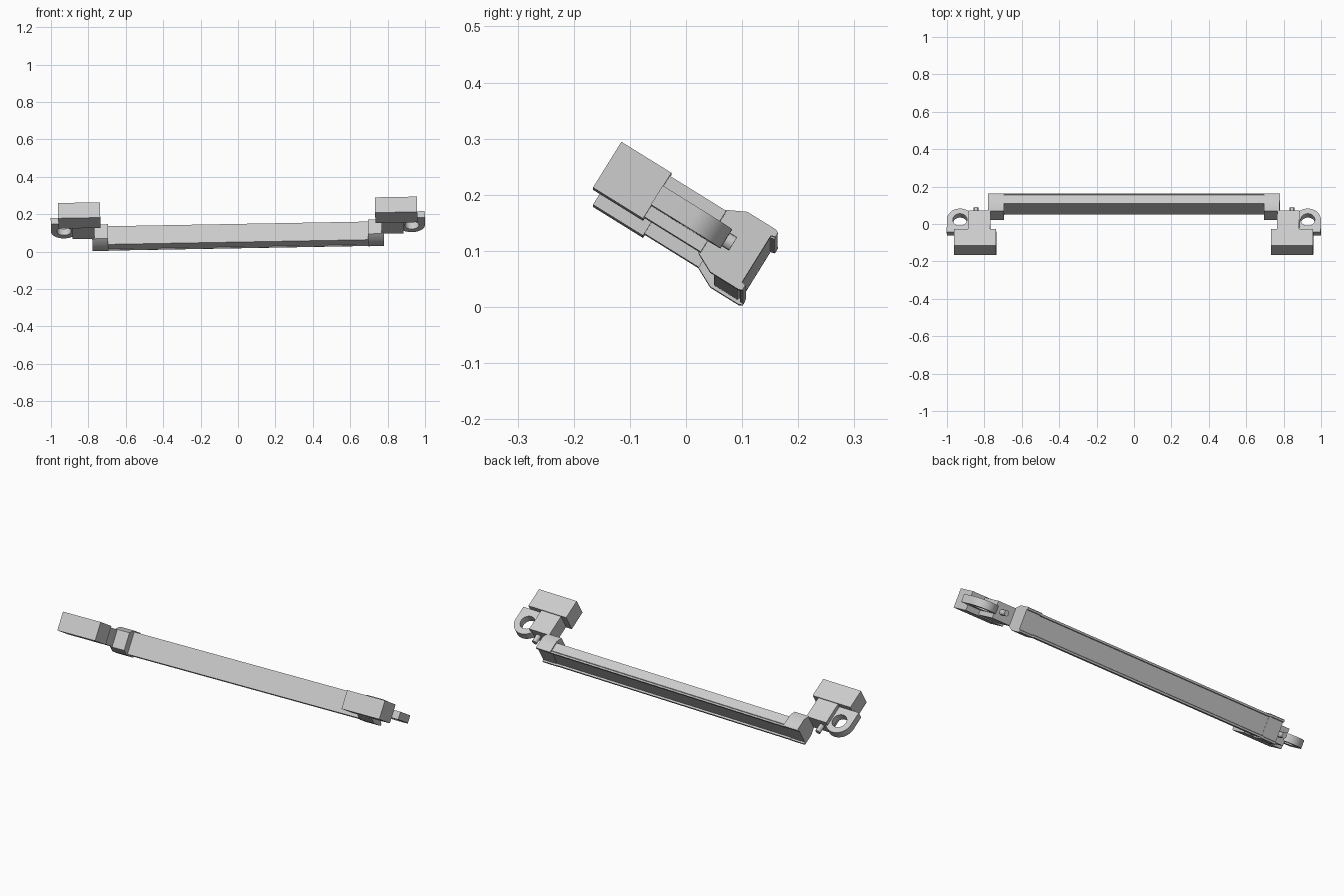
import bpy, bmesh, math
from mathutils import Matrix

cube = bpy.data.objects.get("Cube")
if cube:
    bpy.data.objects.remove(cube, do_unlink=True)

# One plain grey for everything
grey = bpy.data.materials.new("plain_grey")
grey.use_nodes = True
colour = (0.6, 0.6, 0.6, 1)
grey.diffuse_color = colour
grey.node_tree.nodes["Principled BSDF"].inputs["Base Color"].default_value = colour

# The handle is built level, then pitched forward and slightly rolled
POSE = (Matrix.Translation((0.002, 0, 0))
        @ Matrix.Rotation(math.radians(-1.03), 4, 'Y')
        @ Matrix.Rotation(math.radians(-31.8), 4, 'X'))
MID = 0.127      # height of the mid plane before posing


def finish(obj):
    obj.data.materials.clear()
    obj.data.materials.append(grey)
    obj.matrix_world = POSE
    bpy.ops.object.select_all(action='DESELECT')
    obj.select_set(True)
    bpy.context.view_layer.objects.active = obj
    bpy.ops.object.shade_smooth_by_angle(angle=math.radians(30))


def prism(name, profile, x0, x1):
    """Extrude a closed (depth, height) profile along x."""
    bm = bmesh.new()
    face = bm.faces.new([bm.verts.new((x0, y, MID + h)) for y, h in profile])
    new = bmesh.ops.extrude_face_region(bm, geom=[face])["geom"]
    verts = [v for v in new if isinstance(v, bmesh.types.BMVert)]
    bmesh.ops.translate(bm, verts=verts, vec=(x1 - x0, 0, 0))
    bmesh.ops.recalc_face_normals(bm, faces=bm.faces)
    mesh = bpy.data.meshes.new(name)
    bm.to_mesh(mesh)
    bm.free()
    obj = bpy.data.objects.new(name, mesh)
    bpy.context.collection.objects.link(obj)
    finish(obj)


def symmetric(half):
    """Complete an upper half profile by mirroring it downwards."""
    return half + [(y, -h) for y, h in reversed(half)]


def box(name, x0, x1, y0, y1, half):
    prism(name, symmetric([(y0, half), (y1, half)]), x0, x1)


def lug(name, side):
    """Rounded plate with a round hole."""
    cx, cy, r, hole = 0.93 * side, -0.064, 0.07, 0.038
    arc = [math.pi * i / 24 for i in range(25)]
    outer = [(cx + r * math.cos(a), cy + r * math.sin(a)) for a in arc]
    outer += [(cx - r, -0.14), (cx + r, -0.14)]
    inner = [(cx + hole * math.cos(a), cy + hole * math.sin(a))
             for a in (math.tau * i / 32 for i in range(32))]
    curve = bpy.data.curves.new(name, 'CURVE')
    curve.dimensions = '2D'
    curve.fill_mode = 'BOTH'
    curve.extrude = 0.02
    for loop in (outer, inner):
        spline = curve.splines.new('POLY')
        spline.points.add(len(loop) - 1)
        for p, (x, y) in zip(spline.points, loop):
            p.co = (x, y, 0, 1)
        spline.use_cyclic_u = True
    obj = bpy.data.objects.new(name, curve)
    bpy.context.collection.objects.link(obj)
    bpy.ops.object.select_all(action='DESELECT')
    obj.select_set(True)
    bpy.context.view_layer.objects.active = obj
    bpy.ops.object.convert(target='MESH')
    obj = bpy.context.view_layer.objects.active
    obj.data.transform(Matrix.Translation((0, 0, MID)))
    finish(obj)


def pin(name, side):
    """Small stud at the end of the neck."""
    bpy.ops.mesh.primitive_cylinder_add(vertices=12, radius=0.014, depth=0.05)
    obj = bpy.context.active_object
    obj.name = name
    obj.data.transform(Matrix.Translation((0.845 * side, -0.005, MID))
                       @ Matrix.Rotation(math.pi / 2, 4, 'X'))
    finish(obj)


# Long grip bar with a shallow channel between two rims at the back
prism("grip_bar", symmetric([(0.015, 0.057), (0.064, 0.057), (0.066, 0.053),
                             (0.070, 0.053), (0.070, 0.058), (0.077, 0.058),
                             (0.077, 0.048), (0.068, 0.046)]), -0.70, 0.70)

bracket = symmetric([(-0.025, 0.045), (0.011, 0.063), (0.071, 0.063),
                     (0.077, 0.060), (0.077, 0.051), (0.069, 0.049)])

# End parts on both sides
for side, label in ((1, "left"), (-1, "right")):
    prism(label + "_bracket", bracket, side * 0.695, side * 0.78)
    box(label + "_neck", side * 0.767, side * 0.885, -0.145, -0.021, 0.043)
    box(label + "_block", side * 0.735, side * 0.96, -0.244, -0.139, 0.048)
    lug(label + "_lug", side)
    pin(label + "_pin", side)
